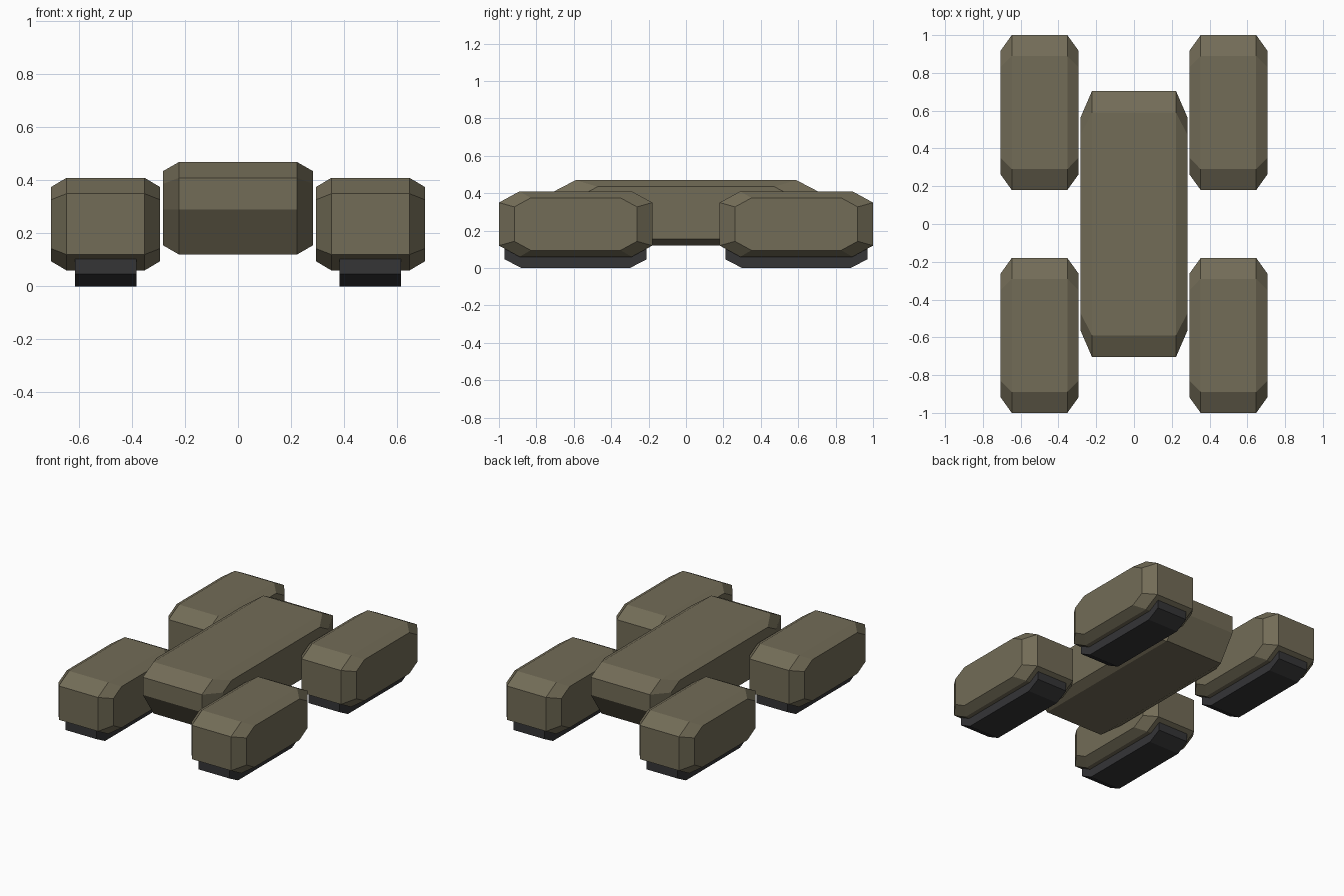
import bpy
import bmesh

if "Cube" in bpy.data.objects:
    bpy.data.objects.remove(bpy.data.objects["Cube"])


def material(name, color):
    m = bpy.data.materials.new(name)
    m.diffuse_color = (*color, 1)
    m.use_nodes = True
    m.node_tree.nodes["Principled BSDF"].inputs["Base Color"].default_value = m.diffuse_color
    return m


olive = material("olive drab", (0.17, 0.15, 0.095))
rubber = material("black rubber", (0.035, 0.035, 0.037))


def loft(name, profile, sections, center, mat):
    """Loft a y-z profile along x; sections are (x offset, profile scale)."""
    bm = bmesh.new()
    rings = [[bm.verts.new((x, y * s, z * s)) for y, z in profile]
             for x, s in sections]
    n = len(profile)
    for a, b in zip(rings, rings[1:]):
        for i in range(n):
            j = (i + 1) % n
            bm.faces.new((a[i], a[j], b[j], b[i]))
    bm.faces.new(rings[0])
    bm.faces.new(rings[-1])
    bmesh.ops.recalc_face_normals(bm, faces=bm.faces)
    mesh = bpy.data.meshes.new(name)
    bm.to_mesh(mesh)
    bm.free()
    mesh.materials.append(mat)
    ob = bpy.data.objects.new(name, mesh)
    ob.location = center
    bpy.context.collection.objects.link(ob)
    return ob


def mirrored(half):
    """Complete a profile given from top to bottom on the +y side."""
    return half + [(-y, z) for y, z in reversed(half)]


# central hull, tapering to smaller side faces
hull = mirrored([(0.59, 0.175), (0.705, 0.115), (0.705, -0.005), (0.59, -0.175)])
loft("hull", hull, [(-0.283, 0.8), (-0.222, 1), (0.222, 1), (0.283, 0.8)],
     (0, 0, 0.295), olive)

# four track pods, each with a tread underneath
pod = mirrored([(0.30, 0.175), (0.41, 0.115), (0.41, -0.115), (0.30, -0.175)])
tread = mirrored([(0.38, 0.12), (0.38, 0.047), (0.29, 0)])
for side, sx in (("left", -1), ("right", 1)):
    for end, sy in (("front", -1), ("back", 1)):
        loft(f"{end}_{side}_pod", pod,
             [(-0.206, 0.8), (-0.147, 1), (0.147, 1), (0.206, 0.8)],
             (sx * 0.5, sy * 0.59, 0.235), olive)
        loft(f"{end}_{side}_tread", tread, [(-0.116, 1), (0.116, 1)],
             (sx * 0.5, sy * 0.59, 0), rubber)
